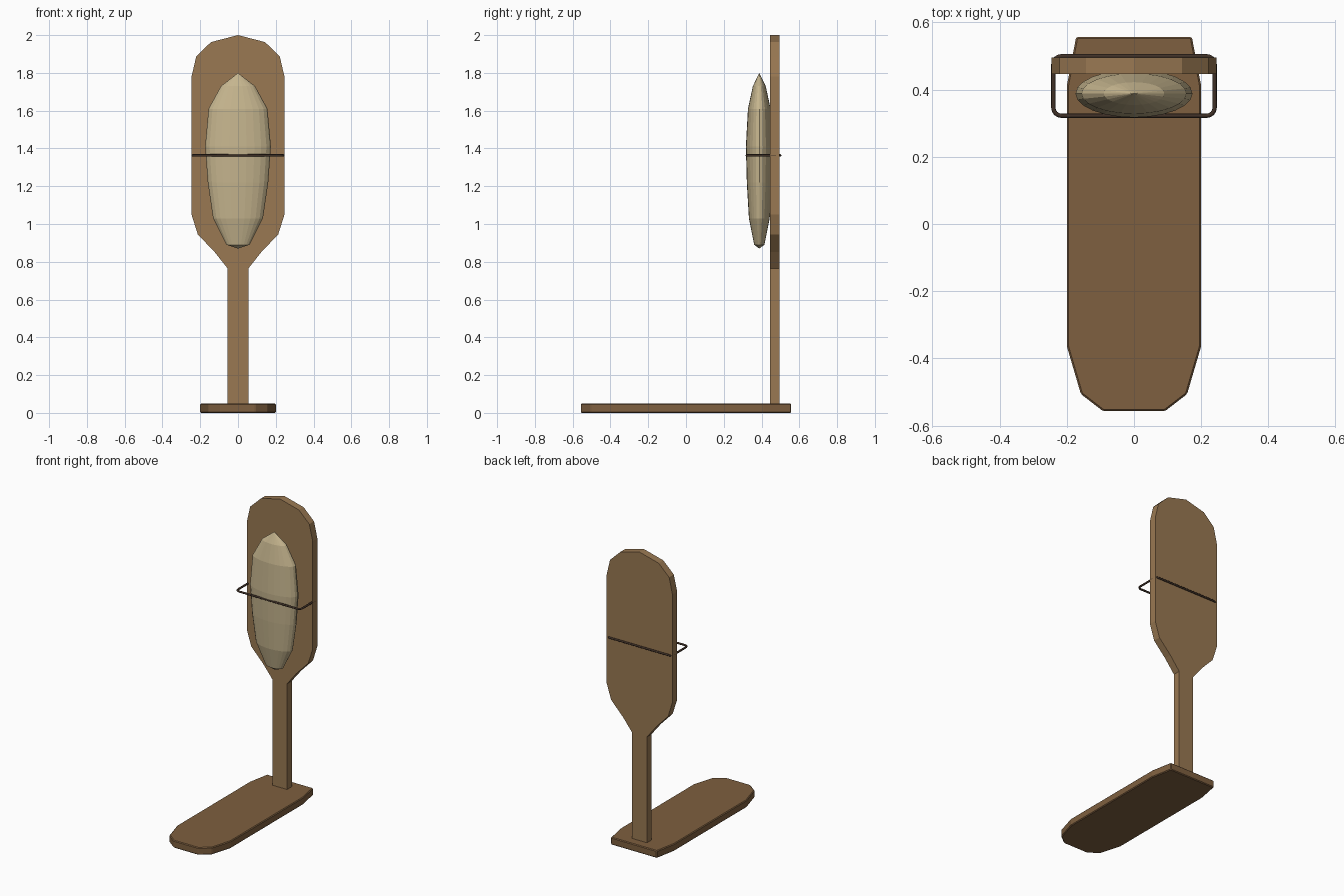
import bpy, bmesh, math
from mathutils import Vector

if "Cube" in bpy.data.objects:
    bpy.data.objects.remove(bpy.data.objects["Cube"])


def material(name, rgb):
    m = bpy.data.materials.new(name)
    m.diffuse_color = (*rgb, 1)
    m.use_nodes = True
    m.node_tree.nodes["Principled BSDF"].inputs["Base Color"].default_value = m.diffuse_color
    return m


def make_object(name, bm, mat):
    bmesh.ops.recalc_face_normals(bm, faces=bm.faces)
    mesh = bpy.data.meshes.new(name)
    bm.to_mesh(mesh)
    bm.free()
    mesh.materials.append(mat)
    ob = bpy.data.objects.new(name, mesh)
    bpy.context.collection.objects.link(ob)
    return ob


def mirrored(half):
    """Closed outline from its +x half; points on x = 0 are not doubled."""
    return half + [(-x, v) for x, v in reversed(half) if x > 0]


def slab(name, outline, place, depth, mat):
    bm = bmesh.new()
    face = bm.faces.new([bm.verts.new(place(u, v)) for u, v in outline])
    ext = bmesh.ops.extrude_face_region(bm, geom=[face])
    verts = [g for g in ext["geom"] if isinstance(g, bmesh.types.BMVert)]
    bmesh.ops.translate(bm, verts=verts, vec=depth)
    return make_object(name, bm, mat)


wood = material("wood", (0.32, 0.19, 0.085))
dark_wood = material("dark_wood", (0.21, 0.115, 0.05))
straw = material("straw", (0.56, 0.46, 0.27))
cord = material("cord", (0.05, 0.03, 0.02))

# base plate with slightly worn edges
base_half = [(0.092, -0.557), (0.158, -0.506), (0.20, -0.363), (0.20, 0.41), (0.172, 0.557)]
base = slab("base_plate", mirrored(base_half), lambda x, y: (x, y, 0), (0, 0, 0.05), dark_wood)
bevel = base.modifiers.new("edge", "BEVEL")
bevel.width = 0.005
bevel.segments = 1

# paddle shaped backboard and its post
board_half = [(0.055, 0.045), (0.055, 0.765), (0.125, 0.853), (0.213, 0.945), (0.246, 1.05),
              (0.246, 1.78), (0.221, 1.888), (0.143, 1.963), (0, 2.0)]
slab("backboard", mirrored(board_half), lambda x, z: (x, 0.446, z), (0, 0.05, 0), wood)

# flattened pod: stacked elliptical rings between two tips (z, x radius, y radius)
rings = [(0.89, 0.062, 0.027), (1.03, 0.132, 0.055), (1.22, 0.160, 0.066),
         (1.41, 0.174, 0.071), (1.61, 0.156, 0.060), (1.73, 0.090, 0.034)]
SIDES, POD_Y = 24, 0.388
bm = bmesh.new()
loops = []
for z, rx, ry in rings:
    loops.append([bm.verts.new((rx * math.cos(a), POD_Y + ry * math.sin(a), z))
                  for a in (2 * math.pi * i / SIDES for i in range(SIDES))])
bottom = bm.verts.new((0, POD_Y, 0.87))
top = bm.verts.new((0, POD_Y, 1.80))
for i in range(SIDES):
    j = (i + 1) % SIDES
    for lo, hi in zip(loops, loops[1:]):
        bm.faces.new((lo[i], lo[j], hi[j], hi[i]))
    bm.faces.new((bottom, loops[0][j], loops[0][i]))
    bm.faces.new((top, loops[-1][i], loops[-1][j]))
make_object("pod", bm, straw)

# tie cord: rounded rectangular loop swept with a small round section
HALF_W, FRONT, BACK, R, THICK = 0.240, 0.322, 0.499, 0.024, 0.0065
path = []
for q, (cx, cy) in enumerate([(HALF_W - R, BACK - R), (R - HALF_W, BACK - R),
                              (R - HALF_W, FRONT + R), (HALF_W - R, FRONT + R)]):
    for k in range(5):
        a = math.pi / 2 * (q + k / 4)
        path.append((Vector((cx + R * math.cos(a), cy + R * math.sin(a), 1.363)),
                     Vector((math.cos(a), math.sin(a), 0))))
bm = bmesh.new()
sections = []
for p, out in path:
    sections.append([bm.verts.new(p + THICK * (out * math.cos(b) + Vector((0, 0, math.sin(b)))))
                     for b in (2 * math.pi * i / 8 for i in range(8))])
for s, t in zip(sections, sections[1:] + sections[:1]):
    for i in range(8):
        j = (i + 1) % 8
        bm.faces.new((s[i], s[j], t[j], t[i]))
tie = make_object("tie_cord", bm, cord)
for poly in tie.data.polygons:
    poly.use_smooth = True
